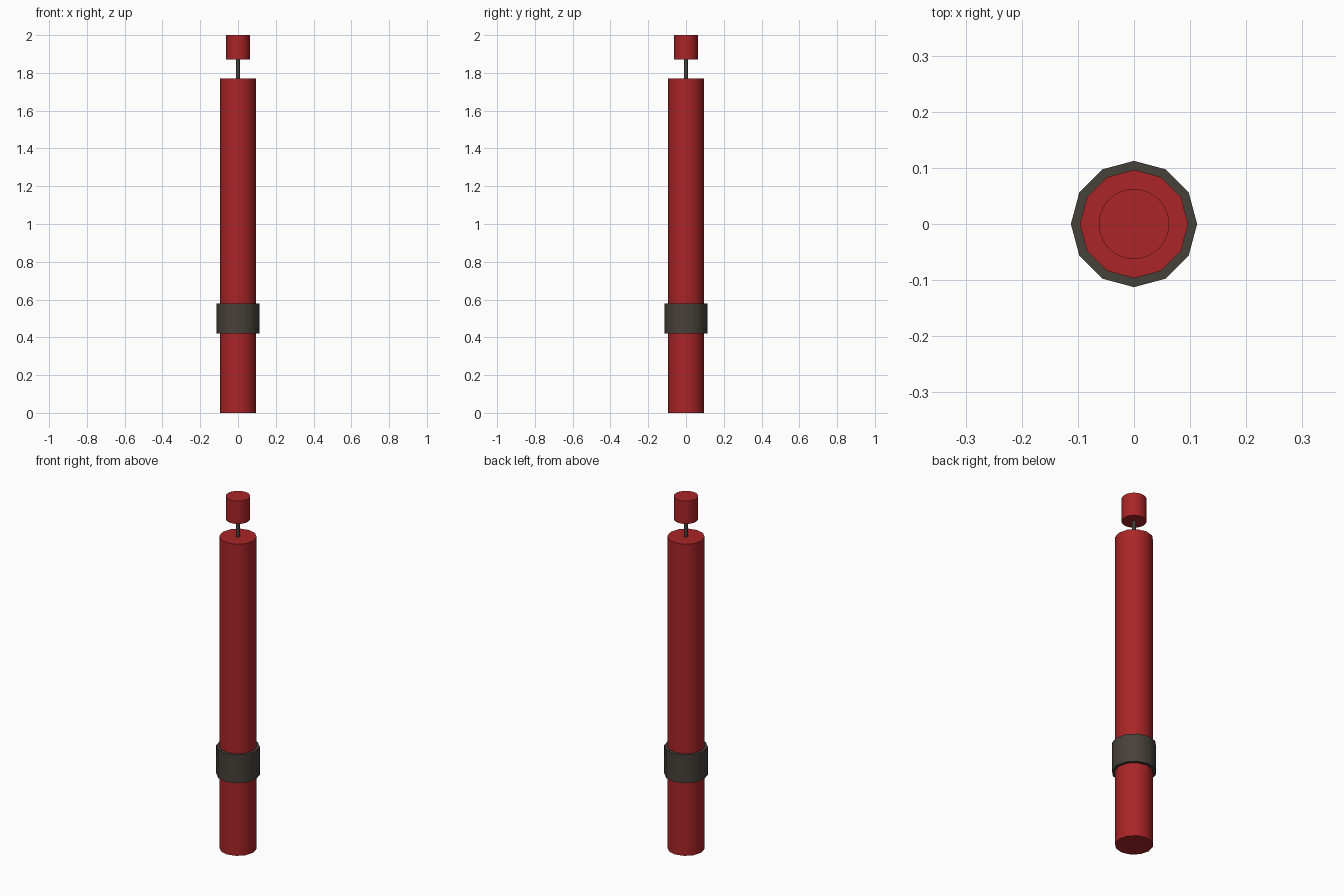
import bpy
import math

if "Cube" in bpy.data.objects:
    bpy.data.objects.remove(bpy.data.objects["Cube"])


def material(name, color):
    m = bpy.data.materials.new(name)
    m.diffuse_color = (*color, 1.0)
    m.use_nodes = True
    m.node_tree.nodes["Principled BSDF"].inputs["Base Color"].default_value = m.diffuse_color
    return m


red = material("deep red", (0.40, 0.018, 0.020))
dark = material("dark warm grey", (0.062, 0.052, 0.042))


def cylinder(name, radius, z0, z1, sides, mat):
    """Upright closed cylinder with a vertex on the axes and smooth sides."""
    bpy.ops.mesh.primitive_cylinder_add(
        vertices=sides, radius=radius, depth=z1 - z0,
        location=(0, 0, (z0 + z1) / 2))
    ob = bpy.context.object
    ob.name = name
    ob.data.materials.append(mat)
    bpy.ops.object.shade_smooth_by_angle(angle=math.radians(40))
    return ob


# Main tube
cylinder("body_tube", 0.0965, 0.0, 1.77, 12, red)
# Band around the lower part
cylinder("grip_band", 0.1125, 0.42, 0.58, 12, dark)
# Thin rod joining the tube and the cap
cylinder("neck_rod", 0.010, 1.76, 1.88, 12, dark)
# Rounder cap floating on the rod
cylinder("top_cap", 0.0625, 1.87, 2.0, 32, red)
